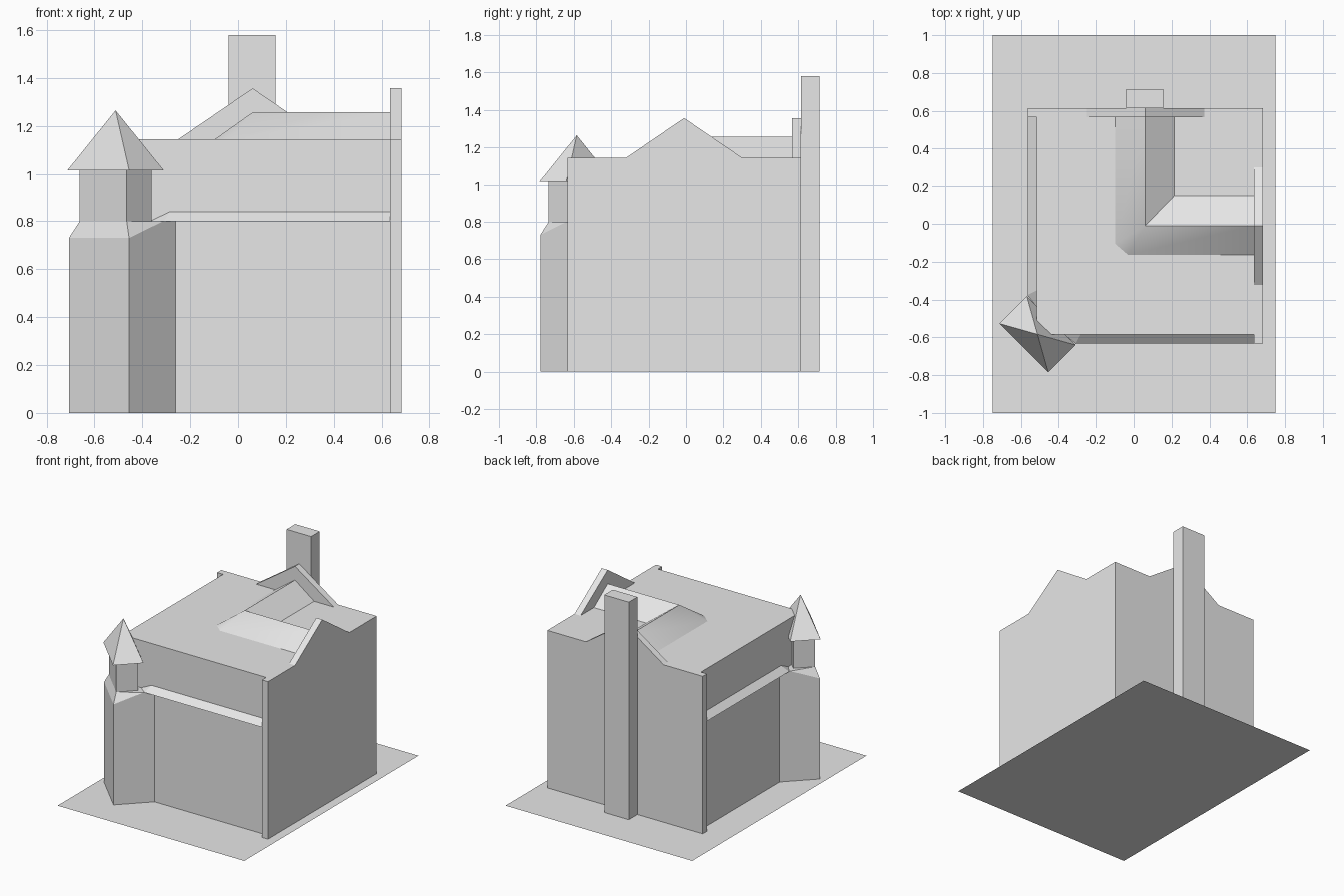
import bpy, bmesh, math
from mathutils import Vector

old = bpy.data.objects.get("Cube")
if old:
    bpy.data.objects.remove(old, do_unlink=True)

stone = bpy.data.materials.new("plain_grey")
stone.use_nodes = True
GREY = (0.8, 0.8, 0.8, 1)
stone.diffuse_color = GREY
stone.node_tree.nodes["Principled BSDF"].inputs["Base Color"].default_value = GREY

EAVE, PEAK, RIDGE = 1.144, 1.357, 1.257
LEFT, RIGHT, FRONT, BACK = -0.517, 0.636, -0.585, 0.567   # wall faces
THICK = 0.048                                             # gable slabs and ledge
RIDGE_X, RIDGE_Y = 0.061, -0.01


def finish(name, bm, closed=True):
    if closed:
        bmesh.ops.recalc_face_normals(bm, faces=bm.faces)
    mesh = bpy.data.meshes.new(name)
    bm.to_mesh(mesh)
    bm.free()
    mesh.materials.append(stone)
    obj = bpy.data.objects.new(name, mesh)
    bpy.context.collection.objects.link(obj)
    return obj


def prism(name, outline, place, start, end):
    """Extrude a 2D outline; place(p, q, depth) gives the 3D point."""
    bm = bmesh.new()
    a, b = [[bm.verts.new(place(p, q, d)) for p, q in outline] for d in (start, end)]
    bm.faces.new(a)
    bm.faces.new(b[::-1])
    for i in range(len(a)):
        j = (i + 1) % len(a)
        bm.faces.new((a[i], b[i], b[j], a[j]))
    return finish(name, bm)


def hull(name, points):
    bm = bmesh.new()
    for p in points:
        bm.verts.new(p)
    bmesh.ops.convex_hull(bm, input=bm.verts)
    bmesh.ops.dissolve_limit(bm, angle_limit=0.01, verts=bm.verts, edges=bm.edges)
    return finish(name, bm)


def rect(x0, x1, y0, y1):
    return [(x0, y0), (x1, y0), (x1, y1), (x0, y1)]


def upright(p, q, d):
    return (p, q, d)


# Ground sheet
bm = bmesh.new()
bm.faces.new([bm.verts.new((x, y, 0)) for x, y in rect(-0.75, 0.75, -1, 1)])
finish("ground_sheet", bm, closed=False)

# Main block with its cut-off corner behind the turret
prism("main_block", [(LEFT, -0.51), (-0.438, FRONT), (RIGHT, FRONT),
                     (RIGHT, BACK), (LEFT, BACK)], upright, 0, EAVE)


# Gable slabs on the right and the back
def gable(start, end, middle):
    half = 0.312
    return [(start, 0), (end, 0), (end, EAVE), (middle + half, EAVE),
            (middle, PEAK), (middle - half, EAVE), (start, EAVE)]


prism("right_gable", gable(FRONT - THICK, BACK + THICK, RIDGE_Y),
      lambda p, q, d: (d, p, q), RIGHT, RIGHT + THICK)
prism("back_gable", gable(LEFT - THICK, RIGHT + THICK, RIDGE_X),
      lambda p, q, d: (p, d, q), BACK, BACK + THICK)

# Chimney
prism("chimney", rect(-0.04, 0.157, BACK + THICK, 0.714), upright, 0, 1.58)

# L-shaped roof with a rounded hip
bm = bmesh.new()
top, end_e, end_n = [bm.verts.new((x, y, RIDGE)) for x, y in
                     ((RIDGE_X, RIDGE_Y), (RIGHT, RIDGE_Y), (RIDGE_X, BACK))]
west, hip_w, hip_s, south, east, valley, north = [
    bm.verts.new((x, y, EAVE)) for x, y in
    ((-0.098, BACK), (-0.098, -0.106), (-0.03, -0.164), (RIGHT, -0.164),
     (RIGHT, 0.149), (0.215, 0.149), (0.215, BACK))]
for face in ((end_n, west, hip_w, top), (hip_w, hip_s, top), (hip_s, south, end_e, top),
             (end_e, east, valley, top), (valley, north, end_n, top)):
    bm.faces.new(face)
roof = finish("roof", bm, closed=False)
bpy.ops.object.select_all(action="DESELECT")
roof.select_set(True)
bpy.context.view_layer.objects.active = roof
bpy.ops.object.shade_smooth_by_angle(angle=math.radians(40))

# Sloped ledges with mitred ends beside the turret
LOW, HIGH = 0.8, 0.84
hull("front_ledge", [(x, y, z) for xs in ((-0.369, -0.31, -0.285), (RIGHT,) * 3)
                     for x, y, z in zip(xs, (FRONT, FRONT - THICK, FRONT), (LOW, LOW, HIGH))])
hull("left_ledge", [(x, y, z) for ys in ((-0.436, -0.377, -0.352), (BACK,) * 3)
                    for x, y, z in zip((LEFT, LEFT - THICK, LEFT), ys, (LOW, LOW, HIGH))])

# Corner turret, set diagonally: u runs along its face, v runs inwards
CENTRE = Vector((-0.512, -0.584, 0))
U, V = Vector((1, -1, 0)).normalized(), Vector((1, 1, 0)).normalized()


def diagonal(u, v, z):
    return CENTRE + U * u + V * v + Vector((0, 0, z))


def ends(u, *rows):
    return [diagonal(s * u, v, z) for v, z in rows for s in (-1, 1)]


hull("turret_base", ends(0.178, (-0.098, 0), (0.177, 0), (0.177, LOW), (0.102, LOW), (-0.098, 0.73))
     + ends(0.139, (-0.073, LOW), (0.073, LOW)))
prism("turret_neck", rect(-0.139, 0.139, -0.073, 0.073), diagonal, LOW, 1.02)
hull("turret_roof", ends(0.182, (-0.102, 1.016), (0.102, 1.016)) + [diagonal(0, 0, 1.265)])
